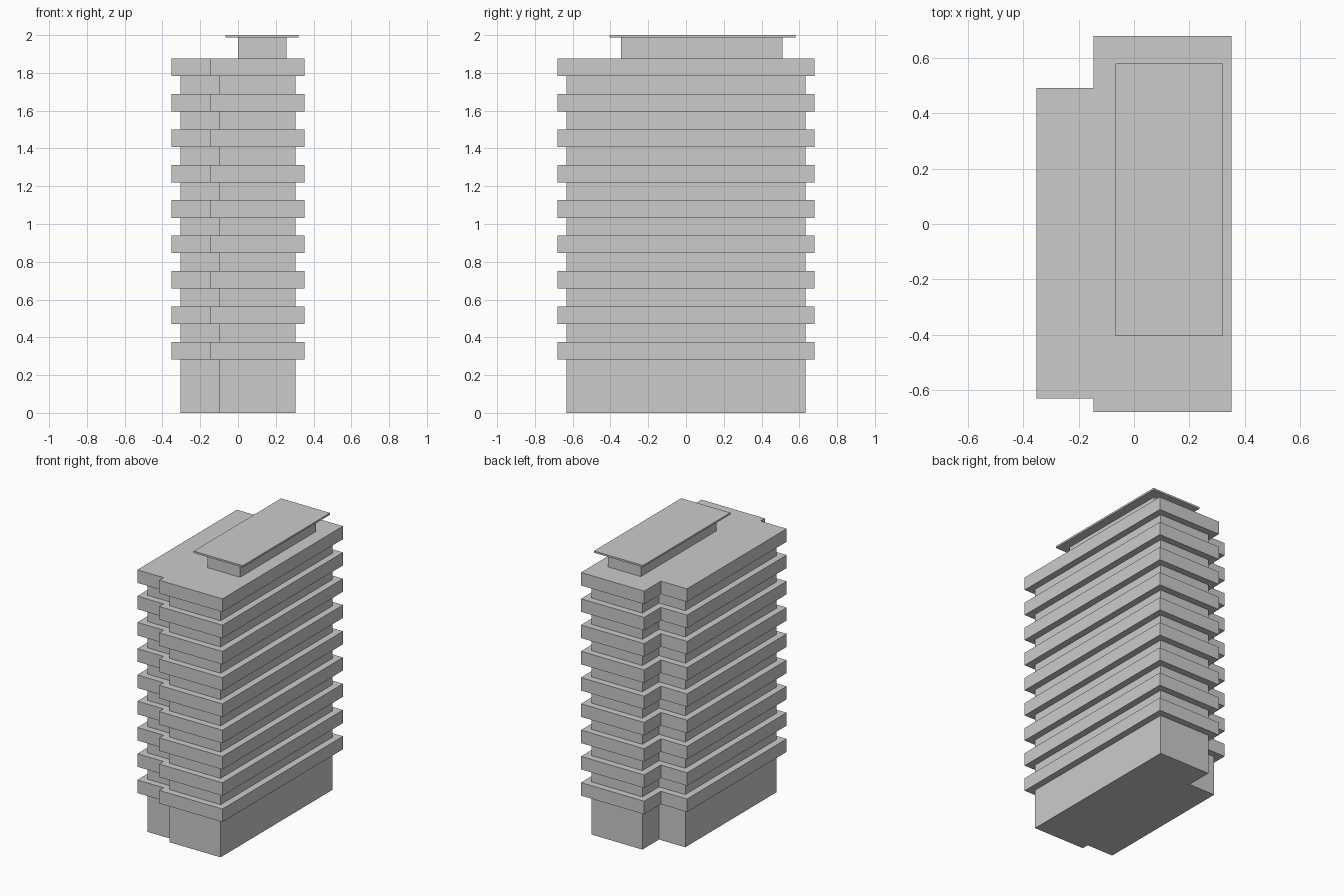
import bpy, bmesh

if "Cube" in bpy.data.objects:
    bpy.data.objects.remove(bpy.data.objects["Cube"])


def prism(name, outline, z0, z1):
    """Extrude a counter-clockwise plan outline from z0 to z1."""
    bm = bmesh.new()
    base = bm.faces.new([bm.verts.new((x, y, z0)) for x, y in outline])
    top = bmesh.ops.extrude_face_region(bm, geom=[base], use_keep_orig=True)["geom"]
    for v in top:
        if isinstance(v, bmesh.types.BMVert):
            v.co.z = z1
    bmesh.ops.recalc_face_normals(bm, faces=bm.faces[:])
    mesh = bpy.data.meshes.new(name)
    bm.to_mesh(mesh)
    bm.free()
    obj = bpy.data.objects.new(name, mesh)
    bpy.context.collection.objects.link(obj)
    return obj


def rect(x0, x1, y0, y1):
    return [(x0, y0), (x1, y0), (x1, y1), (x0, y1)]


def plan(inset):
    """Stepped floor plan: main block with a shorter wing on the left."""
    i = inset
    left, step, right = -0.353 + i, -0.146 + i, 0.353 - i
    front, back = -0.68 + i, 0.68 - i
    wing_front, wing_back = -0.631 + i, 0.492 - i
    return [(left, wing_front), (step, wing_front), (step, front), (right, front),
            (right, back), (step, back), (step, wing_back), (left, wing_back)]


FLOORS, FIRST, PITCH, THICK = 9, 0.283, 0.1875, 0.093

# Recessed walls
prism("building_core", plan(0.048), 0, FIRST + PITCH * (FLOORS - 1) + 0.02)

# Projecting floor bands
for n in range(FLOORS):
    z = FIRST + n * PITCH
    prism(f"floor_band_{n + 1}", plan(0), z, z + THICK)

# Rooftop penthouse and its thin overhanging roof
prism("penthouse", rect(0.0, 0.257, -0.343, 0.51), 1.876, 1.987)
prism("penthouse_roof", rect(-0.066, 0.321, -0.405, 0.58), 1.987, 2.0)
